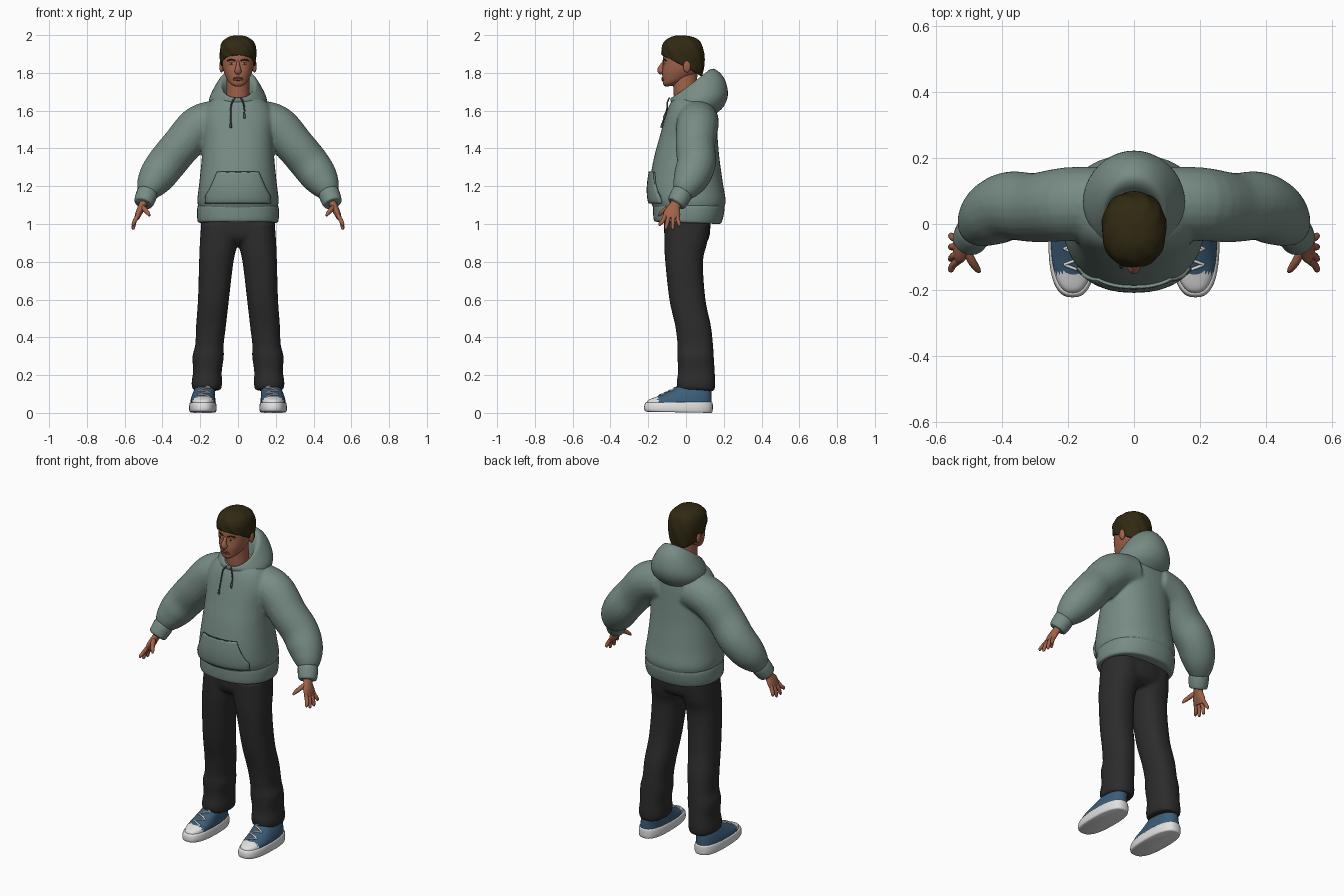
import bpy, bmesh, math
from mathutils import Vector
from mathutils.bvhtree import BVHTree

cube = bpy.data.objects.get("Cube")
if cube:
    bpy.data.objects.remove(cube, do_unlink=True)


def material(name, *rgb):
    m = bpy.data.materials.new(name)
    m.use_nodes = True
    m.diffuse_color = (*rgb, 1)
    m.node_tree.nodes["Principled BSDF"].inputs["Base Color"].default_value = (*rgb, 1)
    return m


SKIN = material("skin", .36, .125, .07)
HAIR = material("dark brown hair", .03, .022, .006)
GREEN = material("sage fleece", .185, .26, .23)
SEAM = material("dark sage cord", .06, .09, .08)
BLACK = material("black trousers", .025, .025, .026)
BLUE = material("blue canvas", .045, .11, .19)
WHITE = material("white rubber", .75, .75, .75)
EYE = material("eye white", .5, .45, .42)
LIP = material("lips", .24, .07, .05)


def smooth_rows(rows, k=5):
    """Catmull-Rom interpolation of rows of numbers."""
    out = []
    for i in range(len(rows) - 1):
        p, a, b, q = rows[max(i - 1, 0)], rows[i], rows[i + 1], rows[min(i + 2, len(rows) - 1)]
        for j in range(k):
            t = j / k
            out.append([v1 + t / 2 * (v2 - v0 + t * (2 * v0 - 5 * v1 + 4 * v2 - v3
                        + t * (3 * (v1 - v2) + v3 - v0)))
                        for v0, v1, v2, v3 in zip(p, a, b, q)])
    return out + [list(rows[-1])]


def loft(rows, s=1, e=2.3, n=40, ripple=0):
    """Stacked sections: centre x, half width, front y, front z, back y, back z."""
    rings = []
    for i, (cx, rx, yf, zf, yb, zb) in enumerate(smooth_rows(rows)):
        ring = []
        for k in range(n):
            a = math.tau * k / n
            c, d = [math.copysign(abs(v) ** (2 / e), v) for v in (math.cos(a), math.sin(a))]
            w = 1 + ripple * math.sin(a * 9 + i * .5)
            t = (d * w + 1) / 2
            ring.append(Vector((s * cx + rx * c * w, yf + (yb - yf) * t, zf + (zb - zf) * t)))
        rings.append(ring)
    return rings


def tube(rows, s=1, n=20):
    """Sections square to a path: x, y, z, half thickness, half breadth along y."""
    rows = smooth_rows(rows)
    pts = [Vector((s * r[0], r[1], r[2])) for r in rows]
    rings = []
    for i, r in enumerate(rows):
        t = (pts[min(i + 1, len(pts) - 1)] - pts[max(i - 1, 0)]).normalized()
        v = Vector((0, 1, 0))
        v = (v - t * v.dot(t)).normalized()
        u = t.cross(v)
        rings.append([pts[i] + u * (r[3] * math.cos(math.tau * k / n))
                      + v * (r[-1] * math.sin(math.tau * k / n)) for k in range(n)])
    return rings


def finish(name, bm, mats):
    bmesh.ops.recalc_face_normals(bm, faces=bm.faces)
    me = bpy.data.meshes.new(name)
    bm.to_mesh(me)
    bm.free()
    for m in mats:
        me.materials.append(m)
    me.shade_smooth()
    me.set_sharp_from_angle(angle=math.radians(55))
    ob = bpy.data.objects.new(name, me)
    bpy.context.scene.collection.objects.link(ob)
    return ob


def build(name, parts, *mats, voxel=0):
    """Skin each list of rings, cap its ends, optionally blend the parts together."""
    bm = bmesh.new()
    for rings in parts:
        vs = [[bm.verts.new(p) for p in ring] for ring in rings]
        n = len(vs[0])
        for a, b in zip(vs, vs[1:]):
            for k in range(n):
                bm.faces.new((a[k], a[(k + 1) % n], b[(k + 1) % n], b[k]))
        bm.faces.new(vs[0][::-1])
        bm.faces.new(vs[-1])
    ob = finish(name, bm, mats)
    if voxel:
        r = ob.modifiers.new("blend", 'REMESH')
        r.mode, r.voxel_size, r.use_smooth_shade = 'VOXEL', voxel, True
        m = ob.modifiers.new("soften", 'SMOOTH')
        m.factor, m.iterations = .5, 6
    return ob


def ball(name, loc, size, mat):
    bm = bmesh.new()
    bmesh.ops.create_uvsphere(bm, u_segments=16, v_segments=10, radius=1)
    bmesh.ops.scale(bm, vec=size, verts=bm.verts)
    bmesh.ops.translate(bm, vec=loc, verts=bm.verts)
    return finish(name, bm, [mat])


def tree_of(ob):
    return BVHTree.FromPolygons([v.co for v in ob.data.vertices],
                                [p.vertices[:] for p in ob.data.polygons])


def front(tree, x, z, gap=0):
    hit = tree.ray_cast(Vector((x, -1, z)), Vector((0, 1, 0)))[0]
    return Vector((x, hit.y - gap, z))


# Hooded top: torso and both sleeves blended into one
torso = loft([(0, .2, -.165, 1.07, .19, 1.06), (0, .212, -.18, 1.1, .205, 1.095),
              (0, .215, -.193, 1.14, .21, 1.13), (0, .205, -.193, 1.22, .195, 1.22),
              (0, .192, -.17, 1.35, .177, 1.35), (0, .188, -.143, 1.45, .168, 1.45),
              (0, .192, -.112, 1.56, .16, 1.56), (0, .168, -.088, 1.63, .15, 1.62),
              (0, .12, -.06, 1.67, .12, 1.67), (0, .06, -.03, 1.68, .07, 1.7)])
sleeve = [(.08, .065, 1.55, .108), (.2, .06, 1.52, .112), (.3, .05, 1.415, .105),
          (.375, .055, 1.325, .104), (.43, .03, 1.25, .097), (.465, 0, 1.195, .076),
          (.482, -.022, 1.16, .052)]
build("hoodie_body", [torso, tube(sleeve), tube(sleeve, -1)], GREEN, voxel=.009)
shape = bmesh.new()
torso_tree = BVHTree.FromPolygons(
    [p for r in torso for p in r],
    [(i * 40 + k, i * 40 + (k + 1) % 40, i * 40 + 40 + (k + 1) % 40, i * 40 + 40 + k)
     for i in range(len(torso) - 1) for k in range(40)])
shape.free()
build("hoodie_hem", [loft([(0, .2, -.158, 1.012, .175, 1.0), (0, .213, -.17, 1.02, .188, 1.008),
                           (0, .217, -.174, 1.06, .2, 1.05), (0, .212, -.172, 1.1, .203, 1.095),
                           (0, .19, -.15, 1.11, .18, 1.105)])], GREEN)
build("hood", [loft([(0, .13, -.05, 1.62, .14, 1.57), (0, .152, -.075, 1.64, .198, 1.62),
                     (0, .15, -.082, 1.652, .222, 1.69), (0, .124, -.082, 1.665, .2, 1.775),
                     (0, .098, -.075, 1.668, .145, 1.822), (0, .08, -.06, 1.655, .1, 1.79),
                     (0, .066, -.045, 1.63, .075, 1.7)], e=2)], GREEN)

# Front pocket with its seam


def pocket_half(v):
    return .17 - .06 * max(0, (v - .25) / .75) ** .8


def pocket_point(u, v, gap):
    return front(torso_tree, u * pocket_half(v), 1.11 + .165 * v, gap)


bm = bmesh.new()
grid = [[bm.verts.new(pocket_point(i / 10 - 1, j / 14, .007)) for i in range(21)] for j in range(15)]
for a, b in zip(grid, grid[1:]):
    for i in range(20):
        bm.faces.new((a[i], a[i + 1], b[i + 1], b[i]))
pocket = finish("front_pocket", bm, [GREEN])
solid = pocket.modifiers.new("thickness", 'SOLIDIFY')
solid.thickness, solid.offset = .012, 0
edge = [(-1, j / 8) for j in range(9)] + [(i / 5, 1) for i in range(-4, 5)] + [(1, 1 - j / 8) for j in range(9)]
build("pocket_seam", [tube([(*pocket_point(u, v, .011), .0025) for u, v in edge], n=6)], SEAM)

# Drawstrings
for side, x, low in (("right", -.038, 1.51), ("left", .034, 1.56)):
    path = [(x * .4, -.088, 1.668, .004), (x * .8, -.098, 1.645, .004)]
    path += [(*front(torso_tree, x, z, .006), r) for z, r in
             ((1.61, .004), (low + .025, .004), (low + .02, .006), (low, .006))]
    build(side + "_drawstring", [tube(path, n=8)], SEAM)

# Trousers: hips and legs blended into one
hips = loft([(0, .15, -.07, .89, .08, .885), (0, .185, -.11, .93, .12, .92),
             (0, .197, -.118, 1, .13, 1), (0, .19, -.11, 1.08, .13, 1.08)])
leg = [(.165, .074, -.045, .125, .15, .115), (.165, .081, -.05, .16, .155, .15),
       (.162, .076, -.042, .22, .152, .22), (.158, .083, -.046, .3, .147, .3),
       (.151, .075, -.045, .36, .143, .36), (.143, .079, -.057, .46, .132, .46),
       (.13, .082, -.088, .6, .103, .6), (.115, .091, -.11, .8, .09, .8),
       (.102, .1, -.115, .9, .112, .9), (.098, .097, -.115, 1, .125, 1)]
build("trousers", [hips, loft(leg), loft(leg, -1)], BLACK, voxel=.009)

# Neck and head
build("neck", [loft([(0, .065, -.06, 1.6, .07, 1.64), (0, .06, -.066, 1.7, .06, 1.73),
                     (0, .06, -.07, 1.77, .06, 1.8)], e=2)], SKIN)
head = build("head", [loft([(0, .02, -.11, 1.727, -.06, 1.733), (0, .045, -.121, 1.74, -.01, 1.757),
                            (0, .062, -.124, 1.765, .04, 1.785), (0, .075, -.126, 1.8, .07, 1.81),
                            (0, .083, -.122, 1.84, .08, 1.84), (0, .085, -.12, 1.89, .085, 1.89),
                            (0, .08, -.105, 1.94, .08, 1.94), (0, .05, -.06, 1.975, .05, 1.975)])], SKIN)
face = tree_of(head)
build("hair", [loft([(0, .08, -.11, 1.9, .075, 1.785), (0, .09, -.126, 1.893, .088, 1.79),
                     (0, .095, -.13, 1.91, .096, 1.84), (0, .096, -.127, 1.94, .096, 1.9),
                     (0, .084, -.11, 1.97, .082, 1.955), (0, .05, -.07, 1.994, .05, 1.985),
                     (0, .01, -.03, 1.999, 0, 1.998)], n=72, ripple=.018)], HAIR)
build("nose", [tube([(0, -.112, 1.862, .008), (0, -.128, 1.84, .01), (0, -.135, 1.82, .016),
                     (0, -.13, 1.808, .019), (0, -.122, 1.8, .012)], n=12)], SKIN)
for name, z, r in (("upper_lip", 1.772, .0045), ("lower_lip", 1.764, .0055)):
    build(name, [tube([(*front(face, x, z, 0), r * (1 - (x / .03) ** 2) + .001)
                       for x in (-.028, -.015, 0, .015, .028)], n=8)], LIP)
for side, s in (("left", 1), ("right", -1)):
    ball(side + "_ear", (s * .087, .005, 1.835), (.012, .02, .033), SKIN)
    ball(side + "_eye", front(face, s * .034, 1.85), (.015, .004, .006), EYE)
    ball(side + "_iris", front(face, s * .034, 1.85, .002), (.006, .004, .006), HAIR)
    build(side + "_eyebrow", [tube([(*front(face, s * x, z), .004) for x, z in
                                    ((.014, 1.864), (.035, 1.871), (.055, 1.864))], n=8)], HAIR)

    # Cuffs and hands
    build(side + "_cuff", [tube([(.476, -.014, 1.172, .046), (.481, -.021, 1.162, .056),
                                 (.497, -.045, 1.12, .053), (.502, -.053, 1.107, .046),
                                 (.5, -.05, 1.112, .035)], s)], GREEN)
    hand = [tube([(.49, -.04, 1.13, .024, .03), (.508, -.06, 1.095, .02, .03),
                  (.524, -.073, 1.06, .018, .044), (.536, -.078, 1.03, .013, .042)], s),
            tube([(.508, -.075, 1.095, .012), (.492, -.11, 1.075, .013),
                  (.475, -.135, 1.055, .01), (.468, -.145, 1.043, .005)], s, 12)]
    for y, tip_y, tip_z in ((-.11, -.138, .99), (-.089, -.106, .972),
                            (-.067, -.07, .97), (-.047, -.035, .988)):
        hand.append(tube([(.53, y, 1.045, .011), (.547, (y + tip_y) / 2, 1.015, .011),
                          (.554, tip_y, tip_z + .01, .009), (.554, tip_y, tip_z, .004)], s, 12))
    build(side + "_hand", hand, SKIN)

    # Shoes: sole, upper with white toe cap, laces
    build(side + "_sole", [loft([(.186, .064, -.205, .006, .132, 0), (.186, .071, -.219, .012, .14, .006),
                                 (.186, .073, -.222, .03, .142, .03), (.186, .069, -.216, .052, .14, .055),
                                 (.186, .06, -.2, .056, .13, .058)], s, 2.6)], WHITE)
    upper = build(side + "_shoe_upper", [loft([(.186, .066, -.21, .045, .136, .045),
                                               (.185, .065, -.2, .068, .136, .075),
                                               (.182, .06, -.14, .092, .135, .105),
                                               (.176, .054, -.075, .122, .133, .135),
                                               (.172, .05, -.035, .145, .13, .155)], s, 2.4)], BLUE, WHITE)
    for p in upper.data.polygons:
        p.material_index = int(p.center.y < -.15)
    top = tree_of(upper)
    for i in range(5):
        y = -.135 + .024 * i
        pts = []
        for j in range(5):
            x, yy = s * (.18 + (j - 2) * .016), y + .006 * (j - 2) * (-1) ** i
            hit = top.ray_cast(Vector((x, yy, 1)), Vector((0, 0, -1)))[0]
            pts.append((x, yy, hit.z + .002, .0045))
        build("%s_lace_%d" % (side, i + 1), [tube(pts, n=8)], WHITE)
